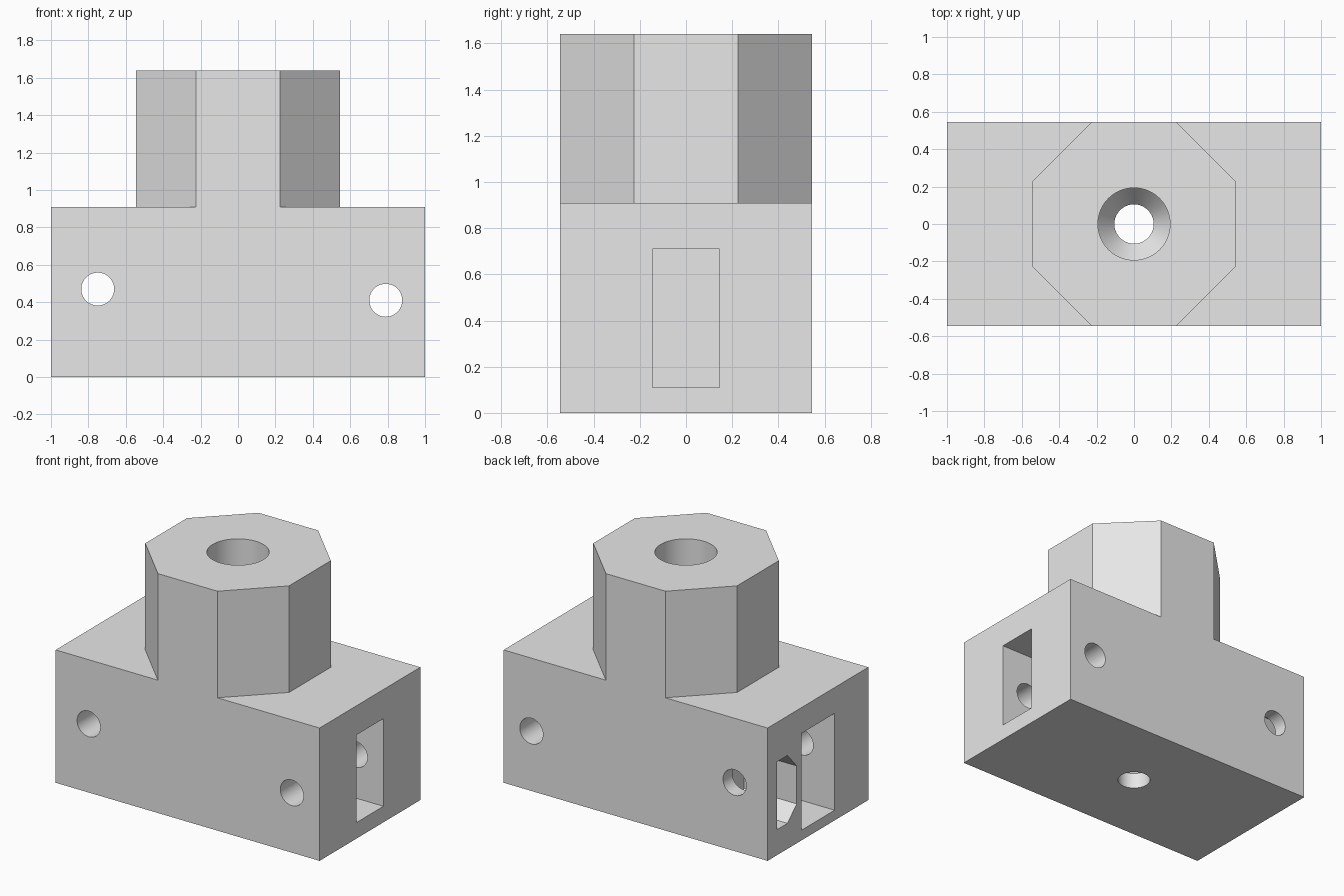
import bpy
import bmesh
import math
from mathutils import Matrix

cube = bpy.data.objects.get("Cube")
if cube:
    bpy.data.objects.remove(cube, do_unlink=True)

HALF_Y = 0.545
BASE_TOP = 0.91
TOP = 1.64

grey = bpy.data.materials.new("plain_grey")
grey.use_nodes = True
grey.diffuse_color = (0.8, 0.8, 0.8, 1)
grey.node_tree.nodes["Principled BSDF"].inputs["Base Color"].default_value = (0.8, 0.8, 0.8, 1)


def make_object(name, bm):
    bmesh.ops.recalc_face_normals(bm, faces=bm.faces)
    mesh = bpy.data.meshes.new(name)
    bm.to_mesh(mesh)
    bm.free()
    mesh.materials.append(grey)
    obj = bpy.data.objects.new(name, mesh)
    bpy.context.collection.objects.link(obj)
    return obj


def prism(name, outline, offset):
    """Extrude a planar outline of 3D points along an offset."""
    bm = bmesh.new()
    face = bm.faces.new([bm.verts.new(p) for p in outline])
    side = bmesh.ops.extrude_face_region(bm, geom=[face])["geom"]
    moved = [v for v in side if isinstance(v, bmesh.types.BMVert)]
    bmesh.ops.translate(bm, verts=moved, vec=offset)
    return make_object(name, bm)


def box(name, x, y, z):
    outline = [(x[0], y[0], z[0]), (x[1], y[0], z[0]), (x[1], y[1], z[0]), (x[0], y[1], z[0])]
    return prism(name, outline, (0, 0, z[1] - z[0]))


def lathe(name, profile, sides=64):
    """Spin a radius/height profile around z into a closed solid."""
    bm = bmesh.new()
    rings = []
    for r, z in profile:
        angles = [2 * math.pi * i / sides for i in range(sides)]
        rings.append([bm.verts.new((r * math.cos(a), r * math.sin(a), z)) for a in angles])
    for low, high in zip(rings, rings[1:]):
        for i in range(sides):
            j = (i + 1) % sides
            bm.faces.new((low[i], low[j], high[j], high[i]))
    bm.faces.new(rings[0][::-1])
    bm.faces.new(rings[-1])
    return make_object(name, bm)


def combine(target, tool, operation):
    mod = target.modifiers.new(tool.name, 'BOOLEAN')
    mod.operation = operation
    mod.solver = 'EXACT'
    mod.object = tool
    bpy.context.view_layer.objects.active = target
    bpy.ops.object.modifier_apply(modifier=mod.name)
    bpy.data.objects.remove(tool, do_unlink=True)


# Rectangular base block
body = box("body", (-1, 1), (-HALF_Y, HALF_Y), (0, BASE_TOP))

# Octagonal tower, flush with the front and back of the block
radius = HALF_Y / math.cos(math.pi / 8)
angles = [math.pi / 8 + i * math.pi / 4 for i in range(8)]
octagon = [(radius * math.cos(a), radius * math.sin(a), 0.5) for a in angles]
combine(body, prism("tower", octagon, (0, 0, TOP - 0.5)), 'UNION')

# Vertical screw bore with a countersunk seat near the bottom
bore = [(0.105, -0.1), (0.105, 0.11), (0.193, 0.22), (0.193, TOP + 0.1)]
combine(body, lathe("screw_bore", bore), 'DIFFERENCE')

# Rectangular slots in both ends
combine(body, box("left_slot", (0.5, 1.1), (-0.146, 0.146), (0.11, 0.71)), 'DIFFERENCE')
combine(body, box("right_slot", (-1.1, -0.5), (-0.18, 0.18), (0.07, 0.733)), 'DIFFERENCE')

# Side pocket with chamfered inner corners
pocket = [(0.445, 0.175), (0.445, 0.64), (0.33, 0.64),
          (0.23, 0.53), (0.23, 0.27), (0.33, 0.175)]
outline = [(-1.1, y, z) for y, z in pocket]
combine(body, prism("side_pocket", outline, (0.5, 0, 0)), 'DIFFERENCE')

# Cross holes from front to back
for x, z in ((-0.75, 0.47), (0.79, 0.41)):
    pin = lathe("pin_hole", [(0.088, -1), (0.088, 1)], 48)
    pin.data.transform(Matrix.Translation((x, 0, z)) @ Matrix.Rotation(math.pi / 2, 4, 'X'))
    combine(body, pin, 'DIFFERENCE')

# Smooth bores, crisp edges
bpy.ops.object.select_all(action='DESELECT')
body.select_set(True)
bpy.context.view_layer.objects.active = body
bpy.ops.object.shade_smooth_by_angle(angle=math.radians(25))
